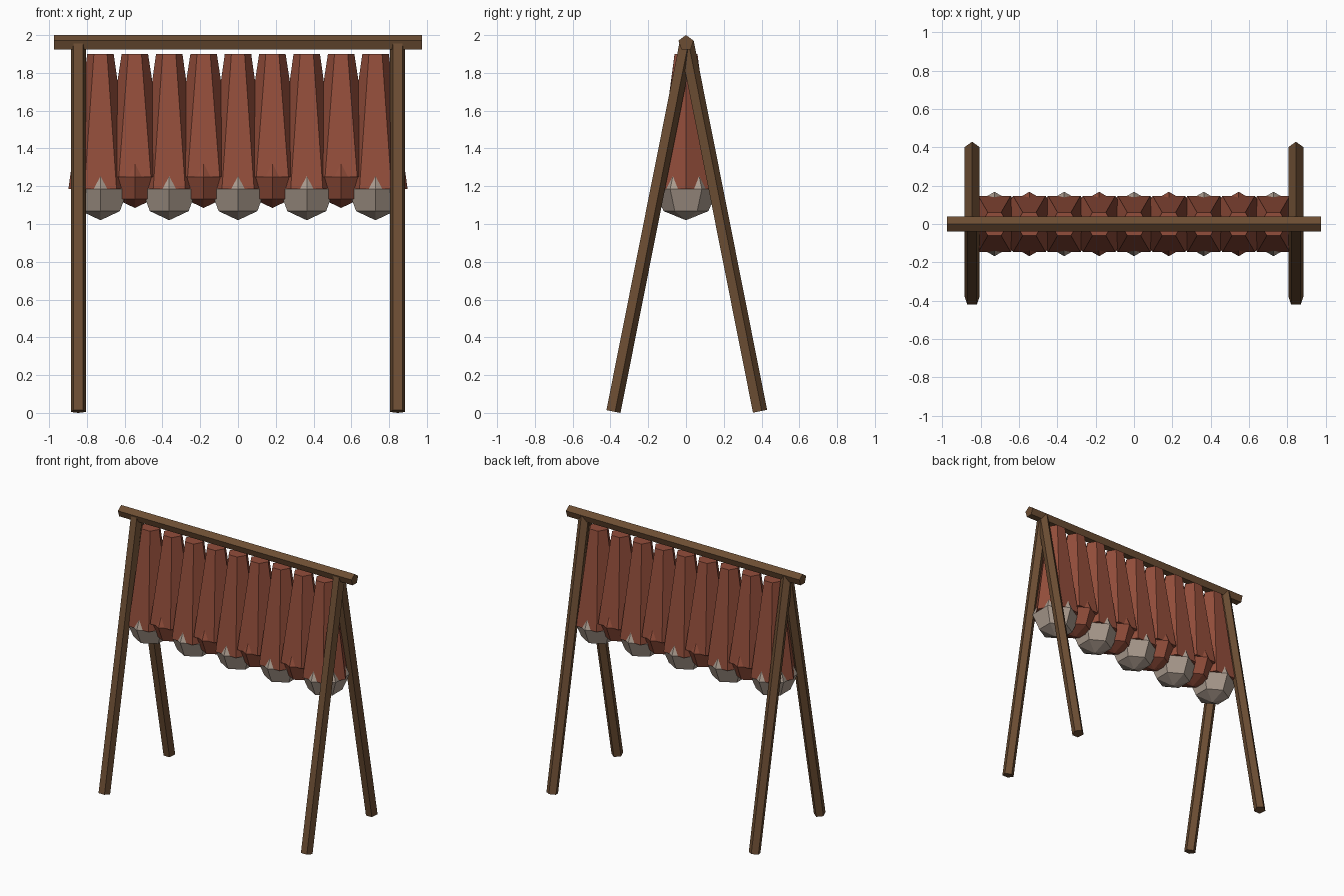
import bpy, bmesh
from math import sin, cos, pi, radians
from mathutils import Vector

if "Cube" in bpy.data.objects:
    bpy.data.objects.remove(bpy.data.objects["Cube"])


def material(name, rgb):
    m = bpy.data.materials.new(name)
    m.diffuse_color = (*rgb, 1)
    m.use_nodes = True
    m.node_tree.nodes["Principled BSDF"].inputs["Base Color"].default_value = m.diffuse_color
    return m


WOOD = material("wood", (0.15, 0.075, 0.033))
RED = material("red_cloth", (0.29, 0.075, 0.043))
STONE = material("pale_stone", (0.42, 0.34, 0.28))


def loft(name, sides, rings, start, mat, axes=None, loc=(0, 0, 0)):
    """Skin regular polygons given as (radius, centre); radius 0 is a pole."""
    u, v = axes or (Vector((1, 0, 0)), Vector((0, 1, 0)))
    bm = bmesh.new()
    loops = []
    for r, c in rings:
        c = Vector(c)
        if r == 0:
            loops.append([bm.verts.new(c)] * sides)
            continue
        angles = [start + 2 * pi * i / sides for i in range(sides)]
        loops.append([bm.verts.new(c + u * r * cos(a) + v * r * sin(a)) for a in angles])
    for a, b in zip(loops, loops[1:]):
        for i in range(sides):
            j = (i + 1) % sides
            bm.faces.new(list(dict.fromkeys((a[i], a[j], b[j], b[i]))))
    for end in (loops[0], loops[-1]):
        if end[0] is not end[1]:
            bm.faces.new(end)
    bmesh.ops.recalc_face_normals(bm, faces=bm.faces[:])
    me = bpy.data.meshes.new(name)
    bm.to_mesh(me)
    bm.free()
    me.materials.append(mat)
    ob = bpy.data.objects.new(name, me)
    ob.location = loc
    bpy.context.collection.objects.link(ob)
    return ob


X = Vector((1, 0, 0))
POLE_R = 0.042

# Five-sided top beam, ridge upward
loft("top_beam", 5, [(POLE_R, (-0.975, 0, 0)), (POLE_R, (0.975, 0, 0))], pi / 2, WOOD,
     (Vector((0, 1, 0)), Vector((0, 0, 1))), (0, 0, 1.958))

# Two pairs of splayed five-sided legs
for xs, side in ((-1, "left"), (1, "right")):
    for ys, face in ((-1, "front"), (1, "back")):
        top, foot = Vector((0, 0, 1.96)), Vector((0, ys * 0.388, 0.008))
        across = (top - foot).normalized().cross(X)
        loft(f"{face}_{side}_leg", 5, [(POLE_R, foot), (POLE_R, top)], pi / 2, WOOD,
             (X, across), (xs * 0.845, 0, 0))

# Nine hanging tapered strips with alternating lengths, each ending in a faceted ball
R, H = 0.168, 0.165
for k in range(9):
    pale = k % 2 == 0
    z = 1.185 if pale else 1.25
    x = (k - 4) * 0.182
    loft(f"hanging_strip_{k + 1}", 6, [(0.17, (0, 0, z)), (0.07, (0, 0, 1.9))], 0, RED,
         loc=(x, 0, 0))
    rings = [(0 if abs(d) == 90 else R * cos(radians(d)), (0, 0, H * sin(radians(d))))
             for d in (-90, -45, 0, 45, 90)]
    loft(f"end_ball_{k + 1}", 6, rings, pi / 6, STONE if pale else RED, loc=(x, 0, z))
